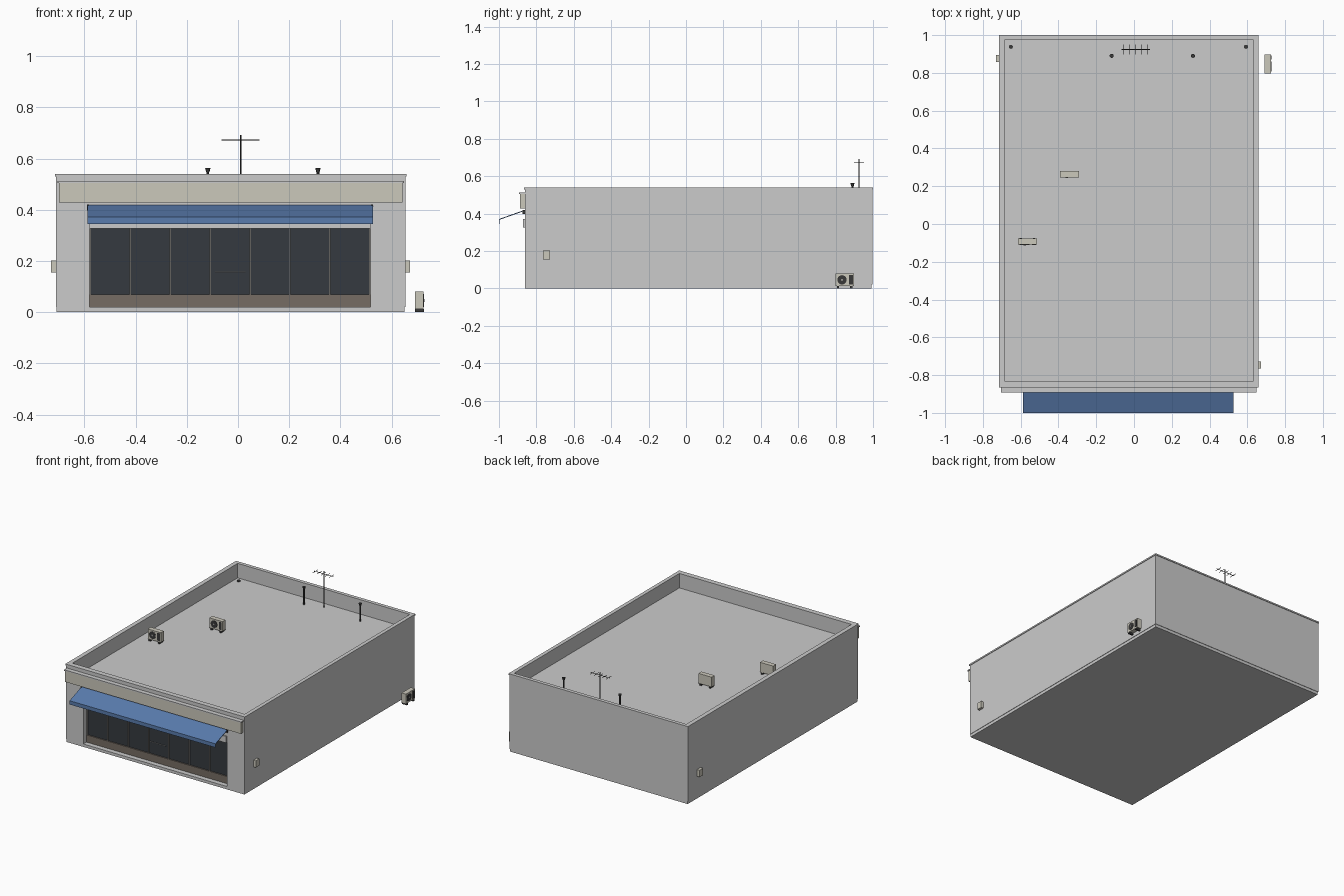
import bpy, bmesh, math
from mathutils import Matrix, Vector

if "Cube" in bpy.data.objects:
    bpy.data.objects.remove(bpy.data.objects["Cube"])


def mat(name, *rgb):
    m = bpy.data.materials.new(name)
    m.diffuse_color = (*rgb, 1)
    m.use_nodes = True
    m.node_tree.nodes["Principled BSDF"].inputs["Base Color"].default_value = m.diffuse_color
    return m


BLUE = mat("awning_blue", 0.10, 0.20, 0.42)
CREAM = mat("cream", 0.60, 0.58, 0.50)
GLASS = mat("dark_glass", 0.035, 0.042, 0.05)
BROWN = mat("brown_panel", 0.18, 0.15, 0.125)
DARK = mat("dark_metal", 0.04, 0.04, 0.04)
FRAME = mat("frame_metal", 0.32, 0.31, 0.29)
LIGHT = mat("light_metal", 0.6, 0.6, 0.58)


def finish(name, bm, material=None, place=None):
    me = bpy.data.meshes.new(name)
    bmesh.ops.recalc_face_normals(bm, faces=bm.faces)
    bm.to_mesh(me)
    bm.free()
    ob = bpy.data.objects.new(name, me)
    bpy.context.collection.objects.link(ob)
    if material:
        me.materials.append(material)
    if place:
        ob.matrix_world = place
    return ob


def box(name, x, y, z, material=None, place=None):
    bm = bmesh.new()
    size = Matrix.Diagonal((x[1] - x[0], y[1] - y[0], z[1] - z[0], 1))
    mid = Matrix.Translation((sum(x) / 2, sum(y) / 2, sum(z) / 2))
    bmesh.ops.create_cube(bm, size=1, matrix=mid @ size)
    return finish(name, bm, material, place)


def rod(name, a, b, r, material=DARK, sides=8, r2=None, place=None):
    a, b = Vector(a), Vector(b)
    d = b - a
    bm = bmesh.new()
    m = Matrix.Translation((a + b) / 2) @ d.to_track_quat('Z', 'Y').to_matrix().to_4x4()
    bmesh.ops.create_cone(bm, cap_ends=True, segments=sides, radius1=r,
                          radius2=r if r2 is None else r2, depth=d.length, matrix=m)
    return finish(name, bm, material, place)


def cut(ob, cutter):
    mod = ob.modifiers.new("cut", 'BOOLEAN')
    mod.operation = 'DIFFERENCE'
    mod.solver = 'EXACT'
    mod.object = cutter
    cutter.hide_render = True
    cutter.hide_viewport = True
    cutter.display_type = 'WIRE'


# Building shell with sunken roof and shopfront recess
WX0, WX1 = -0.58, 0.518
roof_cut = box("roof_cutter", (-0.685, 0.632), (-0.83, 0.975), (0.44, 0.7))
front_cut = box("shopfront_cutter", (WX0, WX1), (-1, -0.815), (0, 0.37))
walls = box("walls", (-0.711, 0.654), (-0.862, 0.996), (0.02, 0.53))
cut(walls, roof_cut)
cut(walls, front_cut)
coping = box("parapet_coping", (-0.715, 0.658), (-0.866, 1.0), (0.53, 0.54))
cut(coping, roof_cut)
box("base_slab", (-0.708, 0.651), (-0.86, 0.993), (0, 0.02))

# Fascia board over the shopfront
box("fascia_board", (-0.70, 0.643), (-0.888, -0.862), (0.428, 0.505), CREAM)
box("fascia_ledge", (-0.705, 0.648), (-0.893, -0.862), (0.505, 0.513))

# Shopfront glazing
GY = -0.818
box("shop_glass", (WX0, WX1), (GY, GY + 0.01), (0.07, 0.34), GLASS)
box("stall_riser", (WX0, WX1), (GY - 0.008, GY + 0.01), (0.02, 0.07), BROWN)
box("shopfront_lintel", (WX0, WX1), (-0.872, GY + 0.01), (0.326, 0.37), LIGHT)
step = (WX1 - WX0 - 0.006) / 7
for i in range(8):
    cx = WX0 + 0.003 + i * step
    box(f"mullion_{i}", (cx - 0.003, cx + 0.003), (GY - 0.007, GY), (0.07, 0.326), FRAME)
rod("door_handle", (-0.09, GY - 0.012, 0.157), (0.03, GY - 0.012, 0.157), 0.0025, LIGHT)

# Awning: bent sheet with a short front valance
bm = bmesh.new()
profile = [(-0.868, 0.418), (-1.0, 0.371), (-1.0, 0.345), (-0.997, 0.345),
           (-0.997, 0.367), (-0.868, 0.413)]
face = bm.faces.new([bm.verts.new((-0.588, y, z)) for y, z in profile])
ext = bmesh.ops.extrude_face_region(bm, geom=[face])
bmesh.ops.translate(bm, vec=(1.115, 0, 0),
                    verts=[v for v in ext["geom"] if isinstance(v, bmesh.types.BMVert)])
finish("awning", bm, BLUE)
for side, x in (("left", -0.585), ("right", 0.524)):
    box(f"awning_bracket_{side}", (x - 0.004, x + 0.004), (-0.874, -0.861), (0.398, 0.42), DARK)

# Meter boxes on the side walls
box("meter_box_right", (0.654, 0.672), (-0.765, -0.727), (0.155, 0.202), CREAM)
box("meter_box_left", (-0.731, -0.711), (0.857, 0.895), (0.155, 0.202), CREAM)


# Air conditioning units, fan on local -y
def aircon(n, loc, turn=0):
    p = Matrix.Translation(loc) @ Matrix.Rotation(math.radians(turn), 4, 'Z')
    box(f"aircon_{n}_case", (-0.05, 0.05), (-0.016, 0.017), (0.012, 0.08), CREAM, p)
    for s in (-1, 1):
        box(f"aircon_{n}_foot", (s * 0.035 - 0.006, s * 0.035 + 0.006),
            (-0.018, 0.018), (0, 0.012), DARK, p)
    rod(f"aircon_{n}_fan", (-0.014, -0.0155, 0.046), (-0.014, -0.018, 0.046),
        0.025, DARK, 20, place=p)
    rod(f"aircon_{n}_hub", (-0.014, -0.017, 0.046), (-0.014, -0.0195, 0.046),
        0.006, FRAME, 12, place=p)
    box(f"aircon_{n}_grille", (0.024, 0.044), (-0.018, -0.015), (0.02, 0.072), DARK, p)


aircon("roof_a", (-0.342, 0.263, 0.44))
aircon("roof_b", (-0.564, -0.093, 0.44))
aircon("ground", (0.709, 0.848, 0), 90)

# Roof vents and drains
for i, x in enumerate((-0.118, 0.312)):
    rod(f"vent_pipe_{i}", (x, 0.89, 0.44), (x, 0.89, 0.55), 0.006, sides=10)
    rod(f"vent_cap_{i}", (x, 0.89, 0.548), (x, 0.89, 0.563), 0.007, sides=10, r2=0.011)
for i, x in enumerate((-0.652, 0.593)):
    rod(f"roof_drain_{i}", (x, 0.938, 0.44), (x, 0.938, 0.446), 0.011, sides=12)

# Antenna
rod("antenna_mast", (0.01, 0.924, 0.44), (0.01, 0.924, 0.692), 0.003)
rod("antenna_boom", (-0.065, 0.924, 0.673), (0.084, 0.924, 0.673), 0.002, sides=6)
for i in range(5):
    x = -0.055 + i * 0.031
    rod(f"antenna_element_{i}", (x, 0.897, 0.673), (x, 0.951, 0.673), 0.0015, sides=6)
